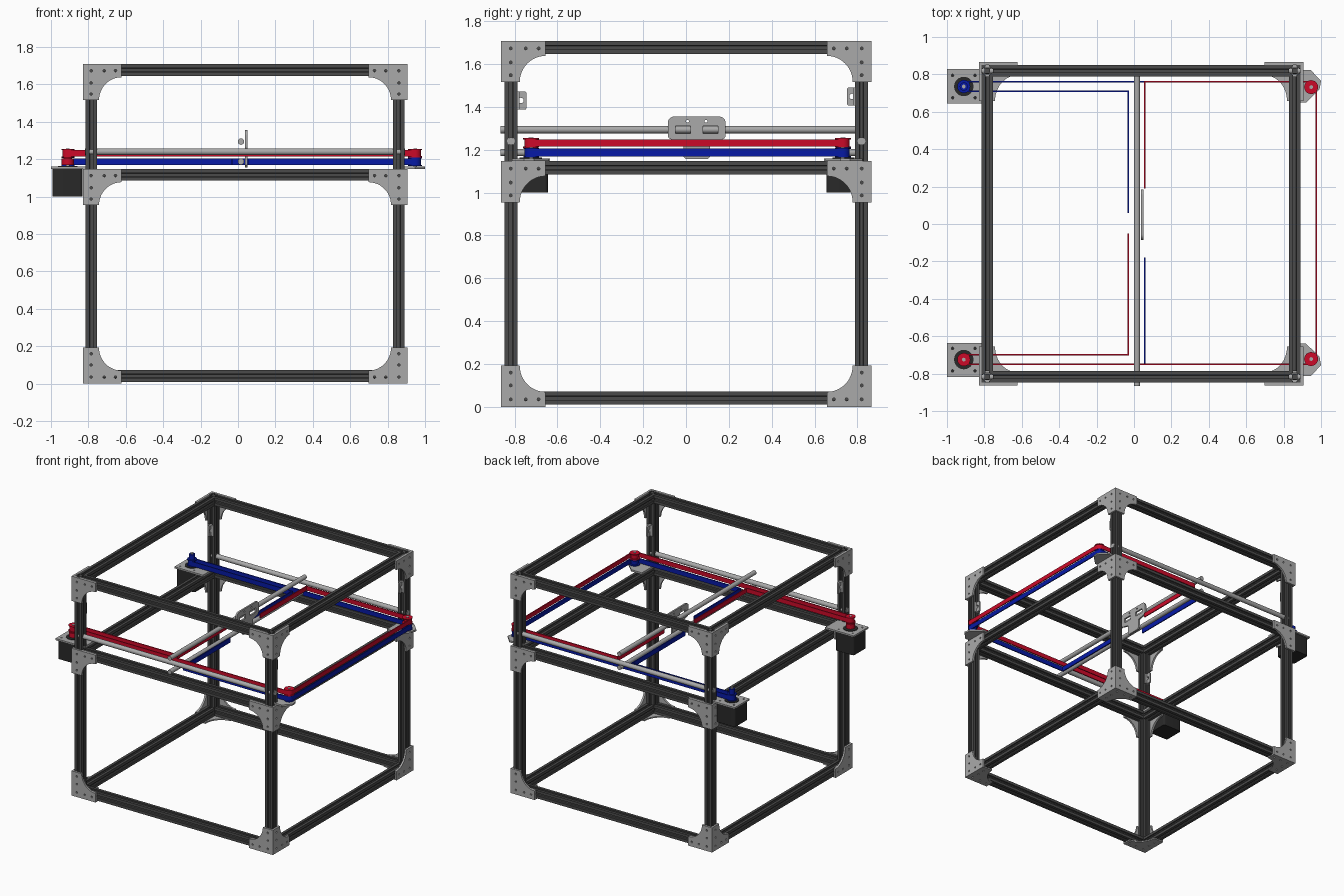
import bpy, bmesh, math
from mathutils import Vector
from mathutils.geometry import tessellate_polygon

if "Cube" in bpy.data.objects:
    bpy.data.objects.remove(bpy.data.objects["Cube"])


def material(name, r, g, b):
    m = bpy.data.materials.new(name)
    m.diffuse_color = (r, g, b, 1)
    m.use_nodes = True
    m.node_tree.nodes["Principled BSDF"].inputs["Base Color"].default_value = m.diffuse_color
    return m


GREY = material("light grey metal", 0.40, 0.40, 0.40)
DARK = material("dark grey extrusion", 0.07, 0.07, 0.07)
BLACK = material("black motor", 0.022, 0.022, 0.022)
RED = material("red belt", 0.60, 0.003, 0.022)
BLUE = material("blue belt", 0.002, 0.010, 0.38)


def prism(name, loops, axis, a0, a1, mat):
    """Extrude an outline (first loop) with holes (other loops) along an axis."""
    place = {'X': lambda u, v, w: (w, u, v),
             'Y': lambda u, v, w: (u, w, v),
             'Z': lambda u, v, w: (u, v, w)}[axis]
    flat = [p for lp in loops for p in lp]
    tris = tessellate_polygon([[Vector((u, v, 0)) for u, v in lp] for lp in loops])
    bm = bmesh.new()
    low = [bm.verts.new(place(u, v, a0)) for u, v in flat]
    high = [bm.verts.new(place(u, v, a1)) for u, v in flat]
    for t in tris:
        bm.faces.new([low[i] for i in t])
        bm.faces.new([high[i] for i in t])
    start = 0
    for lp in loops:
        n = len(lp)
        for i in range(n):
            a, b = start + i, start + (i + 1) % n
            bm.faces.new((low[a], low[b], high[b], high[a]))
        start += n
    bmesh.ops.recalc_face_normals(bm, faces=bm.faces)
    me = bpy.data.meshes.new(name)
    bm.to_mesh(me)
    bm.free()
    me.materials.append(mat)
    me.polygons.foreach_set("use_smooth", [True] * len(me.polygons))
    me.set_sharp_from_angle(angle=math.radians(32))
    ob = bpy.data.objects.new(name, me)
    bpy.context.collection.objects.link(ob)
    return ob


def arc(u, v, ru, rv, a0, a1, n):
    return [(u + ru * math.cos(math.radians(a0 + (a1 - a0) * i / n)),
             v + rv * math.sin(math.radians(a0 + (a1 - a0) * i / n))) for i in range(n + 1)]


def circle(u, v, r, n=24):
    return arc(u, v, r, r, 0, 360, n)[:-1]


def rect(u0, v0, u1, v1, c=0.0):
    if not c:
        return [(u0, v0), (u1, v0), (u1, v1), (u0, v1)]
    return (arc(u1 - c, v0 + c, c, c, -90, 0, 5) + arc(u1 - c, v1 - c, c, c, 0, 90, 5)
            + arc(u0 + c, v1 - c, c, c, 90, 180, 5) + arc(u0 + c, v0 + c, c, c, 180, 270, 5))


def mirror(loop):
    """Mirror a plan outline front to back about the machine's middle."""
    return [(x, 0.01 - y) for x, y in loop]


# ---- slotted extrusion frame
H = 0.031
SIDE = [(H, -H), (H, -0.010), (0.023, -0.010), (0.023, -0.017), (0.014, -0.008),
        (0.014, 0.008), (0.023, 0.017), (0.023, 0.010), (H, 0.010)]
X0, X1, Y0, Y1, TOP = -0.815, 0.890, -0.848, 0.850, 1.708
LEVELS = (0.041, 1.116, TOP - H)


def extrusion(name, cu, cv, axis, a0, a1):
    loop = []
    for k in range(4):
        c, s = (1, 0, -1, 0)[k], (0, 1, 0, -1)[k]
        loop += [(cu + c * u - s * v, cv + s * u + c * v) for u, v in SIDE]
    prism(name, [loop], axis, a0, a1, DARK)


for x in (X0 + H, X1 - H):
    for y in (Y0 + H, Y1 - H):
        extrusion("corner_post", x, y, 'Z', 0.01, TOP)
for z in LEVELS:
    for y in (Y0 + H, Y1 - H):
        extrusion("cross_beam", y, z, 'X', X0 + 2 * H, X1 - 2 * H)
    for x in (X0 + H, X1 - H):
        extrusion("side_beam", x, z, 'Y', Y0 + 2 * H, Y1 - 2 * H)

# ---- corner brackets with a concave inner edge and bolt holes
T = 0.015
HOLES = [(0.045, 0.035), (0.045, 0.1), (0.045, 0.16), (0.115, 0.035), (0.175, 0.035)]


def bracket(name, u, v, su, sv, axis, a0, a1, height=0.192):
    outline = [(0, 0), (0.207, 0)] + arc(0.207, height, 0.12, height - 0.07, -90, -180, 12) + [(0, height)]
    loops = [outline] + [circle(p, q, 0.007, 8) for p, q in HOLES]
    prism(name, [[(u + su * p, v + sv * q) for p, q in lp] for lp in loops], axis, a0, a1, GREY)


for sx, x in ((1, X0), (-1, X1)):
    for sy, y in ((1, Y0), (-1, Y1)):
        xo, yo = x - sx * T, y - sy * T
        for z, sz in ((0, 1), (1.147, -1), (TOP, -1)):
            bracket("front_back_bracket", xo, z, sx, sz, 'Y', min(y, yo), max(y, yo))
            bracket("side_bracket", yo, z, sy, sz, 'X', min(x, xo), max(x, xo))
        bracket("floor_bracket", xo, yo, sx, sy, 'Z', 0, 0.01, 0.207)

# ---- small drilled tabs on the inside of the posts
for x in (X0 + H, X1 - H):
    for y0, y1, z in ((Y0 + 2 * H - 0.01, -0.745, 1.388), (0.752, Y1 - 2 * H + 0.01, 1.407)):
        prism("post_tab", [rect(y0, z, y1, z + 0.083, 0.006), circle((y0 + y1) / 2, z + 0.042, 0.013, 16)],
              'X', x - 0.006, x + 0.006, GREY)
        inner = y0 if y0 < 0 else y1 - 0.018
        prism("tab_foot", [rect(x - 0.025, inner, x + 0.025, inner + 0.018)], 'Z', z, z + 0.083, GREY)

# ---- guide rods
for y in (Y0 + H, Y1 - H):
    prism("cross_rod", [circle(y, 1.24, 0.018)], 'X', X0 - 0.002, X1 + 0.002, GREY)
for z in (1.294, 1.187):
    prism("gantry_rod", [circle(0.016, z, 0.017)], 'Y', -0.865, 0.80, GREY)

# ---- tool carriage plate with two windows
outline = (arc(0.155, 1.325, 0.03, 0.03, 0, 90, 6) + arc(-0.055, 1.325, 0.03, 0.03, 90, 180, 6)
           + arc(-0.065, 1.268, 0.02, 0.02, 180, 270, 4) + [(-0.012, 1.235), (-0.012, 1.168), (0.0, 1.156),
           (0.1, 1.156), (0.112, 1.168), (0.112, 1.235)] + arc(0.165, 1.268, 0.02, 0.02, -90, 0, 4))
prism("carriage_plate", [outline, rect(-0.049, 1.276, 0.021, 1.311), rect(0.079, 1.276, 0.149, 1.311),
                         circle(0.007, 1.333, 0.007, 12), circle(0.093, 1.333, 0.007, 12)],
      'X', 0.037, 0.050, GREY)

# ---- belts: two mirrored loops, red above blue
path = ([(-0.032, -0.05), (-0.032, -0.70)] + arc(-0.91, -0.725, 0.025, 0.025, 90, 270, 12)
        + arc(0.947, -0.722, 0.028, 0.028, -90, 0, 8) + arc(0.947, 0.732, 0.028, 0.028, 0, 90, 8)
        + [(0.057, 0.76), (0.057, 0.19)])


def ribbon(points, half):
    """Turn an open path into a closed strip outline with mitred corners."""
    pts = [Vector(p) for p in points]
    left, right = [], []
    for i, p in enumerate(pts):
        a = (p - pts[i - 1]).normalized() if i else None
        b = (pts[i + 1] - p).normalized() if i < len(pts) - 1 else None
        a, b = a or b, b or a
        t = (a + b).normalized()
        n = Vector((-t.y, t.x)) * half / max(0.5, t.dot(a))
        left.append(tuple(p + n))
        right.append(tuple(p - n))
    return left + right[::-1]


strip = ribbon(path, 0.004)
prism("red_belt", [strip], 'Z', 1.215, 1.249, RED)
prism("blue_belt", [mirror(strip)], 'Z', 1.169, 1.205, BLUE)


def stack(name, x, y, steps, mat):
    for z0, z1, r in steps:
        prism(name, [circle(x, y, r)], 'Z', z0, z1, mat)


# ---- motors, mounts, pulleys and idlers, front and back
idler_plate = [(0.828, 0.823), (0.945, 0.823), (1.0, 0.765), (0.992, 0.72), (0.92, 0.65), (0.828, 0.65)]
for back in (True, False):
    flip = (lambda lp: lp) if back else mirror
    y = 0.735 if back else -0.725
    prism("motor_body", [rect(-0.992, y - 0.08, -0.832, y + 0.08, 0.015)], 'Z', 1.0, 1.147, BLACK)
    bolts = [circle(-0.91 + i * 0.06, y + j * 0.06, 0.007, 8) for i in (-1, 1) for j in (-1, 1)]
    prism("motor_plate", [flip(rect(-1.0, 0.645, -0.753, 0.828))] + bolts, 'Z', 1.147, 1.16, GREY)
    stack("motor_boss", -0.91, y, [(1.155, 1.164, 0.052)], BLACK)
    stack("motor_shaft", -0.91, y, [(1.15, 1.258, 0.010)], GREY)
    if back:
        stack("blue_drive_pulley", -0.91, y, [(1.163, 1.169, 0.035), (1.169, 1.206, 0.022),
                                              (1.206, 1.212, 0.035), (1.212, 1.25, 0.022)], BLUE)
    else:
        stack("red_drive_pulley", -0.91, y, [(1.168, 1.203, 0.033), (1.203, 1.208, 0.022), (1.208, 1.215, 0.035),
                                             (1.215, 1.249, 0.022), (1.249, 1.255, 0.035)], RED)
    yi = 0.732 if back else -0.722
    prism("idler_plate", [flip(idler_plate)], 'Z', 1.147, 1.16, GREY)
    stack("idler_bolt", 0.947, yi, [(1.15, 1.258, 0.010)], GREY)
    for name, z, mat in (("blue_idler", 1.164, BLUE), ("red_idler", 1.210, RED)):
        stack(name, 0.947, yi, [(z, z + 0.006, 0.037), (z + 0.006, z + 0.039, 0.025),
                                (z + 0.039, z + 0.045, 0.037)], mat)
